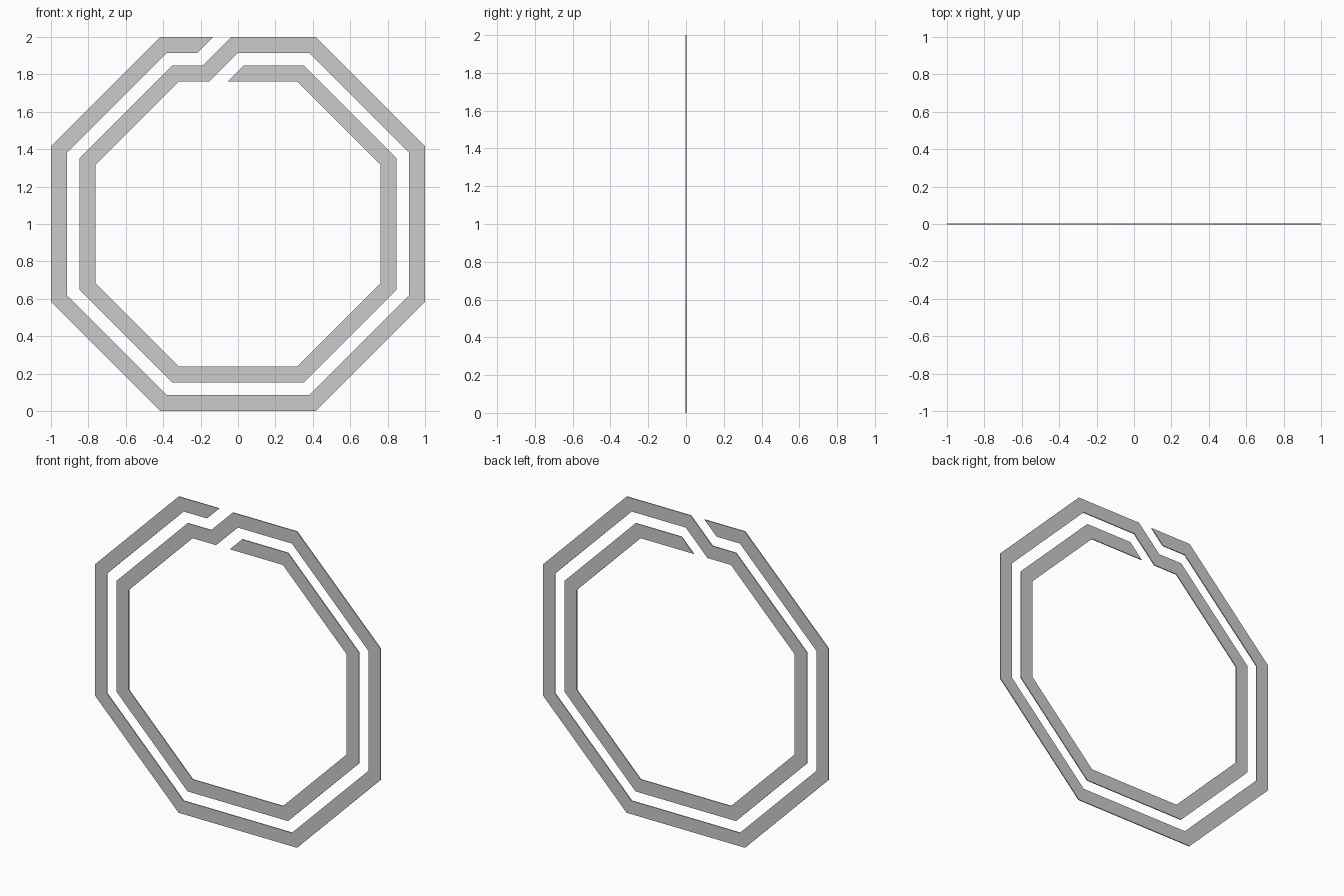
import bpy, bmesh
from math import cos, sin, radians

if "Cube" in bpy.data.objects:
    bpy.data.objects.remove(bpy.data.objects["Cube"])

T = 0.006                        # strip thickness
OUT, MID, GAP, IN = 1.0, 0.915, 0.848, 0.763   # apothems of the strip edges


def turn(a):
    """Octagon corners, from top left down around to top right."""
    r = a / cos(radians(22.5))
    return [(r * cos(radians(112.5 + 45 * k)), r * sin(radians(112.5 + 45 * k)))
            for k in range(8)]


# Both edges of the strip: slanted end, outer turn, diagonal crossover, inner turn, slanted end
edge_a = [(-0.131, OUT)] + turn(OUT) + [(-0.035, OUT), (-0.187, GAP)] + turn(GAP) + [(0.03, GAP)]
edge_b = [(-0.216, MID)] + turn(MID) + [(0.0, MID), (-0.152, IN)] + turn(IN) + [(-0.055, IN)]

# Flat strip extruded to a thin plate
bm = bmesh.new()
pairs = [[bm.verts.new((x, -T / 2, z + 1)) for x, z in p] for p in zip(edge_a, edge_b)]
for (a0, b0), (a1, b1) in zip(pairs, pairs[1:]):
    bm.faces.new((a0, a1, b1, b0))
ext = bmesh.ops.extrude_face_region(bm, geom=bm.faces[:], use_keep_orig=True)
bmesh.ops.translate(bm, vec=(0, T, 0),
                    verts=[g for g in ext["geom"] if isinstance(g, bmesh.types.BMVert)])
bmesh.ops.recalc_face_normals(bm, faces=bm.faces[:])

mesh = bpy.data.meshes.new("spiral_strip")
bm.to_mesh(mesh)
bm.free()
bpy.context.collection.objects.link(bpy.data.objects.new("spiral_strip", mesh))
